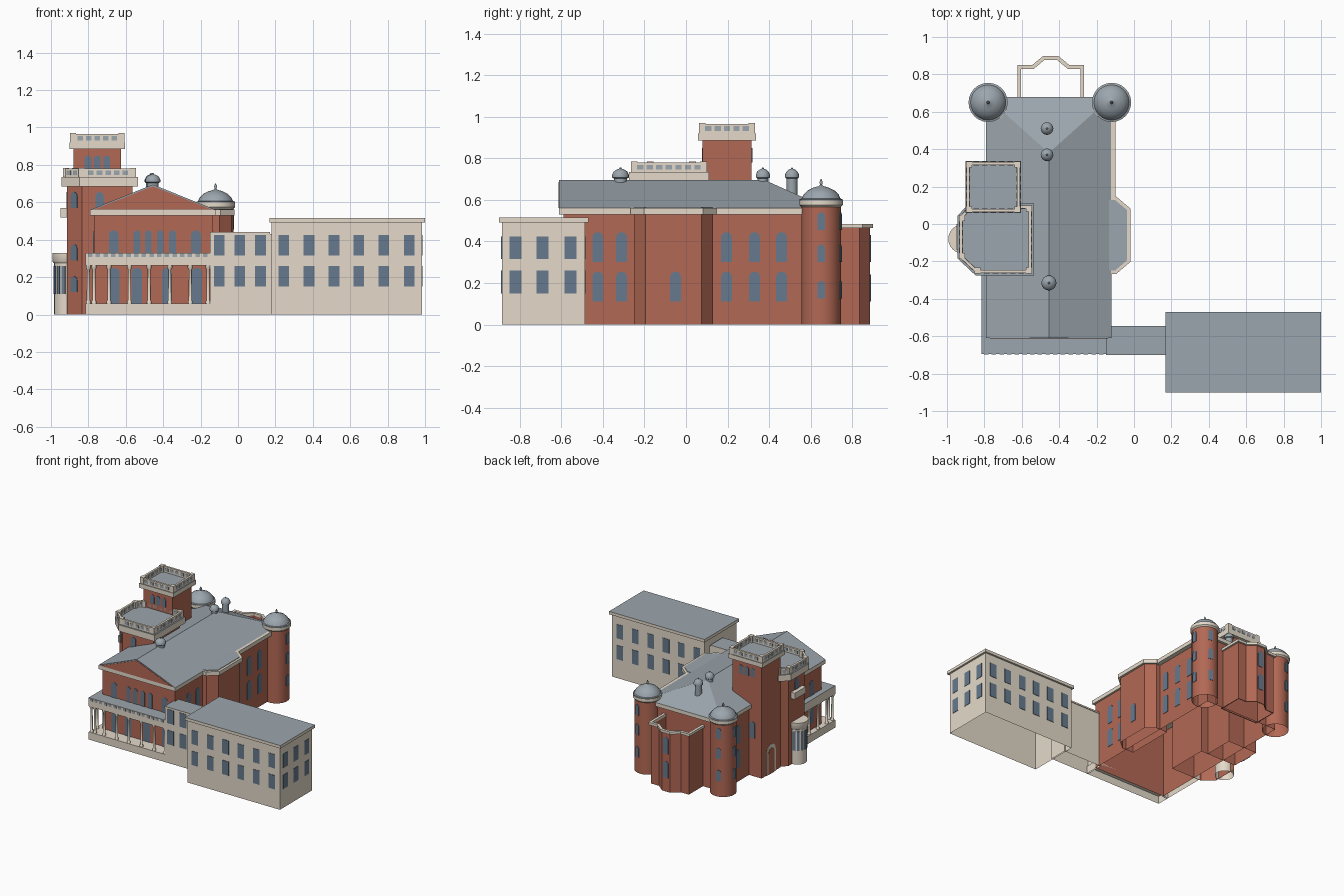
import bpy, bmesh, math
from mathutils import Vector

if "Cube" in bpy.data.objects:
    bpy.data.objects.remove(bpy.data.objects["Cube"], do_unlink=True)


def material(name, rgb):
    m = bpy.data.materials.new(name)
    m.use_nodes = True
    m.diffuse_color = (*rgb, 1)
    m.node_tree.nodes["Principled BSDF"].inputs["Base Color"].default_value = (*rgb, 1)
    return m


BRICK = material("red brick", (0.45, 0.14, 0.09))
STONE = material("cream stone", (0.78, 0.70, 0.59))
ROOF = material("slate grey", (0.33, 0.38, 0.42))
GLASS = material("window blue", (0.135, 0.195, 0.27))


def finish(name, bm, *mats, smooth=False):
    bmesh.ops.recalc_face_normals(bm, faces=bm.faces)
    me = bpy.data.meshes.new(name)
    bm.to_mesh(me)
    bm.free()
    ob = bpy.data.objects.new(name, me)
    bpy.context.collection.objects.link(ob)
    for m in mats:
        me.materials.append(m)
    if smooth:
        bpy.ops.object.select_all(action="DESELECT")
        ob.select_set(True)
        bpy.context.view_layer.objects.active = ob
        bpy.ops.object.shade_smooth_by_angle(angle=math.radians(40))


def rect(x0, x1, y0, y1):
    return [(x0, y0), (x1, y0), (x1, y1), (x0, y1)]


def offset(pts, d):
    """Move each edge of a counter-clockwise outline outward by d."""
    out = []
    for i, p in enumerate(pts):
        p = Vector(p)
        a = (p - Vector(pts[i - 1])).normalized()
        b = (Vector(pts[(i + 1) % len(pts)]) - p).normalized()
        na, nb = Vector((a.y, -a.x)), Vector((b.y, -b.x))
        out.append(tuple(p + (na + nb) * d / (1 + na.dot(nb))))
    return out


def walls(bm, lo, hi):
    for i in range(len(lo)):
        bm.faces.new((lo[i - 1], lo[i], hi[i], hi[i - 1]))


def prism(name, pts, z0, z1, mat, top=None):
    """Extruded outline; parts that stand on the ground are hollow underneath."""
    bm = bmesh.new()
    lo = [bm.verts.new((x, y, z0)) for x, y in pts]
    hi = [bm.verts.new((x, y, z1)) for x, y in pts]
    if z0 > 0:
        bm.faces.new(lo)
    bm.faces.new(hi).material_index = 1 if top else 0
    walls(bm, lo, hi)
    finish(name, bm, mat, top or mat)


def ring(name, pts, z0, z1, thick, mat):
    bm = bmesh.new()
    inner = offset(pts, -thick)
    loops = [[bm.verts.new((x, y, z)) for x, y in o]
             for o, z in ((pts, z0), (pts, z1), (inner, z1), (inner, z0))]
    for k in range(4):
        walls(bm, loops[k - 1], loops[k])
    finish(name, bm, mat)


def lathe(name, cx, cy, profile, mat, steps=24):
    bm = bmesh.new()
    loops = [[bm.verts.new((cx + r * math.cos(math.tau * i / steps),
                            cy + r * math.sin(math.tau * i / steps), z)) for i in range(steps)]
             for r, z in profile]
    for lo, hi in zip(loops, loops[1:]):
        walls(bm, lo, hi)
    if profile[0][1] > 0:
        bm.faces.new(loops[0])
    bm.faces.new(loops[-1])
    finish(name, bm, mat, smooth=True)


def panes(name, spots, z0, w, h, deg, arch=True, mat=GLASS, back=0.001, front=0.004):
    """Thin window plates at wall points, facing the direction deg."""
    bm = bmesh.new()
    n = Vector((math.cos(math.radians(deg)), math.sin(math.radians(deg)), 0))
    t, r = Vector((-n.y, n.x, 0)), w / 2
    shape = [(-r, 0), (r, 0)]
    if arch:
        shape += [(r * math.cos(a * math.pi / 8), h - r + r * math.sin(a * math.pi / 8)) for a in range(9)]
    else:
        shape += [(r, h), (-r, h)]
    for x, y in spots:
        lo, hi = [[bm.verts.new(Vector((x, y, z0 + v)) + t * u + n * d) for u, v in shape]
                  for d in (back, front)]
        bm.faces.new(lo)
        bm.faces.new(hi)
        walls(bm, lo, hi)
    finish(name, bm, mat)


def parapet(name, pts, z0, z1, spacing):
    """Balustrade wall with corner posts and openings marked on both sides."""
    ring(name, pts, z0, z1, 0.016, STONE)
    for i, q in enumerate(pts):
        p, q = Vector(pts[i - 1]), Vector(q)
        e = q - p
        count = max(1, round((e.length - 0.05) / spacing))
        step = e.normalized() * spacing
        spots = [tuple((p + q) / 2 + step * (k - (count - 1) / 2)) for k in range(count)]
        panes(name + "_openings", spots, z0 + (z1 - z0) * 0.25, 0.03, (z1 - z0) * 0.5,
              math.degrees(math.atan2(-e.x, e.y)), False, ROOF, -0.018, 0.002)
    for x, y in offset(pts, -0.014):
        prism(name + "_post", rect(x - 0.016, x + 0.016, y - 0.016, y + 0.016), z0, z1 + 0.004, STONE)


# Main hall: walls, cornice and gabled roof hipped at the rear
prism("hall_walls", rect(-0.77, -0.135, -0.59, 0.66), 0, 0.54, BRICK)
prism("hall_cornice", rect(-0.79, -0.12, -0.61, 0.68), 0.53, 0.56, STONE)
prism("east_cornice", rect(-0.14, -0.10, 0.10, 0.60), 0.53, 0.561, STONE)
bm = bmesh.new()
fl, fr, br, bl = [bm.verts.new((x, y, 0.56)) for x, y in rect(-0.79, -0.12, -0.61, 0.68)]
front, back = bm.verts.new((-0.455, -0.61, 0.695)), bm.verts.new((-0.455, 0.38, 0.695))
for f in ((fl, fr, front), (fr, br, back, front), (br, bl, back), (bl, fl, front, back), (fl, bl, br, fr)):
    bm.faces.new(f)
finish("hall_roof", bm, ROOF)
bm = bmesh.new()
tri = [[bm.verts.new((x, y, z)) for x, z in ((-0.77, 0.562), (-0.14, 0.562), (-0.455, 0.686))]
       for y in (-0.609, -0.613)]
for f in tri:
    bm.faces.new(f)
walls(bm, *tri)
finish("pediment_panel", bm, BRICK)

# Hall windows
panes("front_upper_side_windows", [(-0.665, -0.59), (-0.225, -0.59)], 0.33, 0.052, 0.12, -90)
panes("front_upper_middle_windows", [(x, -0.59) for x in (-0.54, -0.48, -0.415, -0.35)], 0.33, 0.036, 0.12, -90)
panes("front_lower_windows", [(x, -0.59) for x in (-0.66, -0.54, -0.38, -0.22)], 0.06, 0.055, 0.19, -90)
for z in (0.11, 0.30):
    panes("east_windows", [(-0.135, y) for y in (-0.425, -0.31, 0.195, 0.33, 0.46)], z, 0.052, 0.145, 0)
    panes("west_windows", [(-0.77, y) for y in (-0.46, -0.35, 0.45)], z, 0.052, 0.145, 180)

# East bay
bay = [(-0.2, -0.25), (-0.10, -0.25), (-0.035, -0.195), (-0.035, 0.075), (-0.10, 0.13), (-0.2, 0.13)]
prism("east_bay", bay, 0, 0.54, BRICK)
prism("east_bay_cornice", offset(bay, 0.016), 0.53, 0.561, STONE)
prism("east_bay_roof", offset(bay, -0.002), 0.56, 0.565, ROOF)
panes("east_bay_window", [(-0.035, -0.05)], 0.11, 0.052, 0.145, 0)

# Rear bay, open at the top
rear = [(-0.61, 0.64), (-0.28, 0.64), (-0.28, 0.835), (-0.35, 0.835), (-0.41, 0.885),
        (-0.48, 0.885), (-0.54, 0.835), (-0.61, 0.835)]
ring("rear_bay_walls", rear, 0, 0.47, 0.006, BRICK)
ring("rear_bay_cornice", offset(rear, 0.014), 0.465, 0.485, 0.021, STONE)
for z in (0.11, 0.30):
    panes("rear_bay_window", [(-0.445, 0.885)], z, 0.045, 0.13, 90)

# Rear round turrets
for x, angles in ((-0.78, (180, 105)), (-0.12, (0, 75))):
    lathe("turret", x, 0.65, [(0.095, 0), (0.095, 0.58)], BRICK)
    lathe("turret_cornice", x, 0.65, [(0.095, 0.565), (0.105, 0.575), (0.105, 0.598)], STONE)
    lathe("turret_dome", x, 0.65, [(0.103, 0.597), (0.103, 0.603), (0.094, 0.606), (0.085, 0.625),
                                   (0.065, 0.645), (0.035, 0.66), (0.012, 0.666), (0.005, 0.672),
                                   (0.008, 0.685), (0.002, 0.70)], ROOF)
    for a in angles:
        c, s = math.cos(math.radians(a)), math.sin(math.radians(a))
        for z in (0.125, 0.30, 0.455):
            panes("turret_window", [(x + 0.095 * c, 0.65 + 0.095 * s)], z, 0.036, 0.085, a)

# Roof ventilators
for x, y, z, r in ((-0.455, -0.315, 0.67, 0.031), (-0.465, 0.37, 0.67, 0.026), (-0.465, 0.51, 0.62, 0.026)):
    lathe("roof_ventilator", x, y, [(r, z), (r, 0.703), (r * 1.3, 0.708), (r * 1.3, 0.721), (r * 1.05, 0.736),
                                    (r * 0.6, 0.746), (r * 0.2, 0.75), (r * 0.1, 0.757)], ROOF, 16)

# Chamfered west tower
west = [(-0.915, -0.17), (-0.835, -0.245), (-0.565, -0.245), (-0.565, 0.08), (-0.87, 0.08), (-0.915, 0.03)]
prism("west_tower", west, 0, 0.70, BRICK)
prism("west_tower_cornice", offset(west, 0.03), 0.685, 0.735, STONE, ROOF)
parapet("west_parapet", offset(west, 0.018), 0.735, 0.78, 0.046)
for z in (0.12, 0.29, 0.57):
    panes("west_tower_chamfer_windows", [(-0.875, -0.2075)], z, 0.05, 0.085, 223)
    panes("west_tower_front_window", [(-0.74, -0.245)], z, 0.045, 0.085, -90)
panes("west_tower_side_window", [(-0.915, -0.07)], 0.57, 0.05, 0.085, 180)
prism("west_balcony", rect(-0.948, -0.91, -0.14, 0.0), 0.52, 0.57, STONE)

# Bowed west window
lathe("bow", -0.915, -0.08, [(0.068, 0), (0.068, 0.29)], STONE)
lathe("bow_cornice", -0.915, -0.08, [(0.07, 0.275), (0.078, 0.285), (0.078, 0.33)], STONE)
for a in range(105, 256, 25):
    c, s = math.cos(math.radians(a)), math.sin(math.radians(a))
    panes("bow_window", [(-0.915 + 0.068 * c, -0.08 + 0.068 * s)], 0.11, 0.02, 0.15, a, False)

# Square tower
tower = rect(-0.88, -0.625, 0.08, 0.315)
prism("square_tower", tower, 0, 0.90, BRICK)
prism("square_tower_cornice", offset(tower, 0.022), 0.885, 0.92, STONE, ROOF)
parapet("square_parapet", offset(tower, 0.016), 0.92, 0.966, 0.045)
for y, a in ((0.08, -90), (0.315, 90)):
    panes("square_tower_windows", [(x, y) for x in (-0.802, -0.752, -0.702)], 0.78, 0.035, 0.07, a)
panes("square_tower_rear_window", [(-0.80, 0.315)], 0.30, 0.045, 0.13, 90)
panes("west_door_surround", [(-0.88, 0.20)], 0, 0.11, 0.23, 180, True, STONE)
panes("west_door", [(-0.883, 0.20)], 0, 0.075, 0.20, 180, True, BRICK)

# Front portico
prism("portico_base", rect(-0.815, -0.14, -0.695, -0.59), 0, 0.06, STONE)
prism("portico_entablature", rect(-0.815, -0.14, -0.695, -0.59), 0.262, 0.33, STONE, ROOF)
prism("portico_side_ledge", rect(-0.815, -0.77, -0.60, -0.24), 0.262, 0.33, STONE, ROOF)
prism("portico_side_base", rect(-0.815, -0.77, -0.60, -0.24), 0, 0.06, STONE)
panes("portico_openings", [(-0.79 + 0.041 * i, -0.695) for i in range(16)], 0.308, 0.024, 0.018, -90, False, ROOF)
columns = [(x, -0.68) for x in (-0.80, -0.77, -0.69, -0.58, -0.475, -0.365, -0.255, -0.16)]
columns += [(-0.80, y) for y in (-0.61, -0.50, -0.39, -0.28)]
for x, y in columns:
    lathe("portico_column", x, y, [(0.013, 0.06), (0.013, 0.07), (0.009, 0.075), (0.008, 0.24),
                                   (0.014, 0.25), (0.014, 0.265)], STONE, 10)

# Link building and long wing
prism("link", rect(-0.15, 0.19, -0.695, -0.55), 0, 0.43, STONE)
prism("link_roof", rect(-0.15, 0.17, -0.70, -0.545), 0.43, 0.442, STONE, ROOF)
prism("wing", rect(0.18, 0.985, -0.885, -0.485), 0, 0.495, STONE)
prism("wing_cornice", rect(0.168, 1.0, -0.90, -0.47), 0.492, 0.515, STONE, ROOF)
bays = (0.245, 0.38, 0.513, 0.645, 0.78, 0.915)
for z in (0.15, 0.315):
    panes("link_windows", [(x, -0.695) for x in (-0.10, 0.01, 0.12)], z, 0.057, 0.11, -90, False)
    panes("wing_front_windows", [(x, -0.885) for x in bays], z, 0.057, 0.11, -90, False)
    panes("wing_rear_windows", [(x, -0.485) for x in bays], z, 0.057, 0.11, 90, False)
    panes("wing_end_windows", [(0.985, y) for y in (-0.82, -0.69, -0.555)], z, 0.057, 0.11, 0, False)
